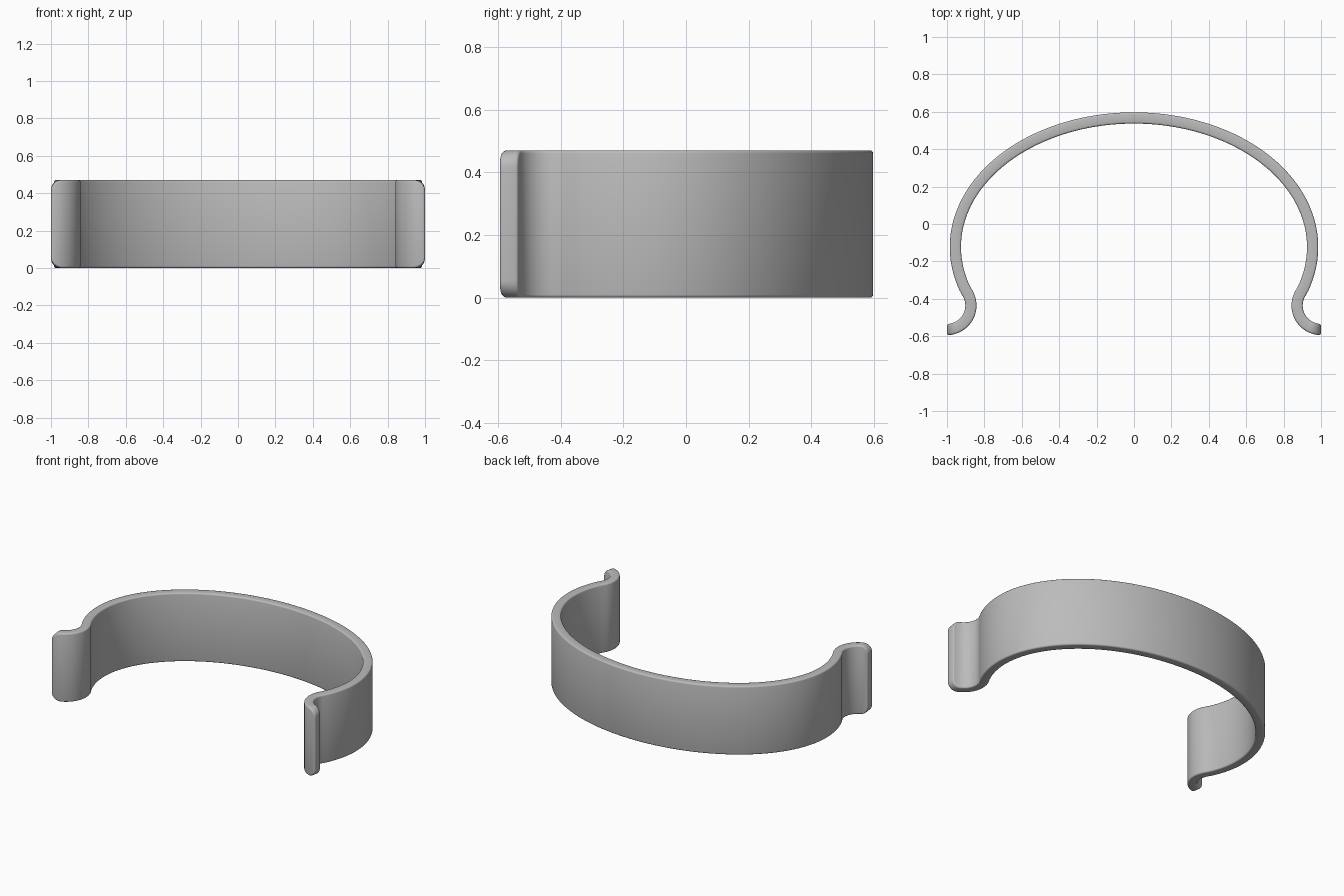
import bpy, bmesh
from math import sin, cos, radians, degrees, sqrt, pi
from mathutils import Vector

cube = bpy.data.objects.get("Cube")
if cube:
    bpy.data.objects.remove(cube)

HEIGHT, THICK, CORNER = 0.47, 0.06, 0.055
HOOK_C, HOOK_R = Vector((1.0, -0.436)), 0.128
BAND_C, BAND_A, BAND_B = Vector((0, -0.123)), 0.955, 0.69

grey = bpy.data.materials.new("plain_grey")
grey.use_nodes = True
colour = (0.5, 0.5, 0.5, 1)
grey.diffuse_color = colour
grey.node_tree.nodes["Principled BSDF"].inputs["Base Color"].default_value = colour


def hook_station(angle, inset=0.0):
    """Point, sideways normal and height inset on the curled end."""
    a = radians(angle)
    n = Vector((cos(a), sin(a)))
    return HOOK_C + n * HOOK_R, n, inset


def band_station(a):
    p = BAND_C + Vector((BAND_A * cos(a), BAND_B * sin(a)))
    return p, -Vector((cos(a) / BAND_A, sin(a) / BAND_B)).normalized(), 0.0


# Right-angled start: rounded tip corner, then the rest of the hook curl
hook = []
for i in range(9):
    t = i / 8 * pi / 2
    hook.append(hook_station(270 - degrees(CORNER * (1 - cos(t)) / HOOK_R),
                             CORNER * (1 - sin(t))))
tip_end = 270 - degrees(CORNER / HOOK_R)
hook += [hook_station(tip_end + (150 - tip_end) * i / 20) for i in range(1, 21)]

# Elliptical band, from the hook to its mirror image
start = -0.36
band = [band_station(start + (pi - 2 * start) * i / 120) for i in range(1, 120)]
mirrored = [(Vector((-p.x, p.y)), Vector((-n.x, n.y)), d) for p, n, d in reversed(hook)]
stations = hook + band + mirrored

# Sweep a rectangular section along the stations
bm = bmesh.new()
rings = []
for p, n, d in stations:
    a, b = p + n * THICK / 2, p - n * THICK / 2
    rings.append([bm.verts.new((q.x, q.y, z)) for q, z in
                  ((a, d), (b, d), (b, HEIGHT - d), (a, HEIGHT - d))])
for r, s in zip(rings, rings[1:]):
    for k in range(4):
        m = (k + 1) % 4
        bm.faces.new((r[k], r[m], s[m], s[k]))
bm.faces.new(rings[0])
bm.faces.new(rings[-1])
bmesh.ops.recalc_face_normals(bm, faces=bm.faces)

# Soften the rims
rims = [e for e in bm.edges if e.calc_face_angle(0) > radians(50)]
bmesh.ops.bevel(bm, geom=rims, offset=0.01, segments=3, profile=0.5,
                affect='EDGES', clamp_overlap=False)

mesh = bpy.data.meshes.new("clip_band")
bm.to_mesh(mesh)
bm.free()
mesh.materials.append(grey)
clip = bpy.data.objects.new("clip_band", mesh)
bpy.context.collection.objects.link(clip)
bpy.ops.object.select_all(action='DESELECT')
clip.select_set(True)
bpy.context.view_layer.objects.active = clip
bpy.ops.object.shade_smooth_by_angle(angle=radians(35))
